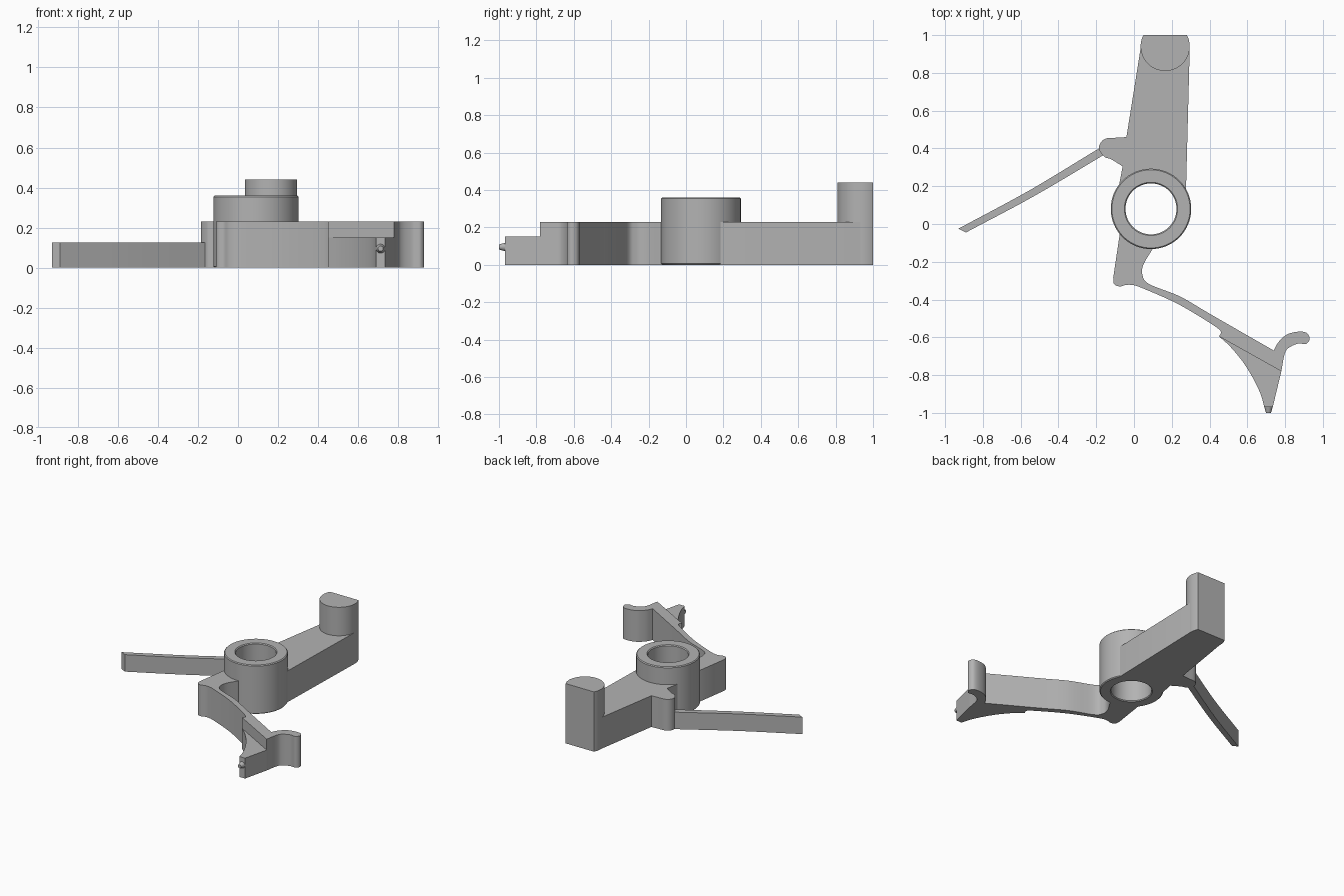
import bpy, bmesh
from math import sin, cos, radians, pi
from mathutils import Vector, Matrix

old = bpy.data.objects.get("Cube")
if old:
    bpy.data.objects.remove(old, do_unlink=True)

GREY = (0.45, 0.45, 0.45, 1)
grey = bpy.data.materials.new("plain grey")
grey.use_nodes = True
grey.diffuse_color = GREY
grey.node_tree.nodes["Principled BSDF"].inputs["Base Color"].default_value = GREY

HUB = (0.09, 0.08)
PLATE = 0.23


def arc(centre, r, start, end, n=24):
    """Points along a circular arc, angles in degrees."""
    angles = [radians(start + (end - start) * i / n) for i in range(n + 1)]
    return [(centre[0] + r * cos(a), centre[1] + r * sin(a)) for a in angles]


def spline(points, n=6):
    """Smooth curve through the given points."""
    p = [Vector(q) for q in points]
    p = [2 * p[0] - p[1]] + p + [2 * p[-1] - p[-2]]
    out = []
    for a, b, c, d in zip(p, p[1:], p[2:], p[3:]):
        for i in range(n):
            t = i / n
            out.append(tuple(0.5 * (2 * b + (c - a) * t + (2 * a - 5 * b + 4 * c - d) * t * t
                                    + (3 * b - a - 3 * c + d) * t ** 3)))
    return out + [tuple(p[-2])]


def finish(name, bm, bevel=0):
    bmesh.ops.recalc_face_normals(bm, faces=bm.faces)
    mesh = bpy.data.meshes.new(name)
    bm.to_mesh(mesh)
    bm.free()
    mesh.materials.append(grey)
    obj = bpy.data.objects.new(name, mesh)
    bpy.context.collection.objects.link(obj)
    bpy.ops.object.select_all(action="DESELECT")
    obj.select_set(True)
    bpy.context.view_layer.objects.active = obj
    bpy.ops.object.shade_smooth_by_angle(angle=radians(32))
    if bevel:
        mod = obj.modifiers.new("soft edges", "BEVEL")
        mod.width, mod.segments = bevel, 1
        mod.limit_method, mod.angle_limit = "ANGLE", radians(50)
    return obj


def plate(name, outline, height):
    """Extrude a flat outline up from the ground."""
    bm = bmesh.new()
    face = bm.faces.new([bm.verts.new((x, y, 0)) for x, y in outline])
    top = bmesh.ops.extrude_face_region(bm, geom=[face])["geom"]
    verts = [v for v in top if isinstance(v, bmesh.types.BMVert)]
    bmesh.ops.translate(bm, verts=verts, vec=(0, 0, height))
    return finish(name, bm)


# Hub ring, turned from a rectangular section
bm = bmesh.new()
section = [(0.135, 0), (0.213, 0), (0.213, 0.36), (0.135, 0.36)]
N = 64
rings = [[bm.verts.new((HUB[0] + r * cos(2 * pi * i / N), HUB[1] + r * sin(2 * pi * i / N), z))
          for r, z in section] for i in range(N)]
for i in range(N):
    a, b = rings[i], rings[(i + 1) % N]
    for j in range(4):
        k = (j + 1) % 4
        bm.faces.new((a[j], b[j], b[k], a[k]))
finish("hub", bm, 0.006)

# Main arm with the side lug
lug = spline([(-0.04, 0.46), (-0.09, 0.457), (-0.15, 0.452), (-0.18, 0.425),
              (-0.183, 0.39), (-0.155, 0.355), (-0.12, 0.342), (-0.06, 0.305)])
plate("main_arm",
      [(0.28, 1.0), (0.295, 0.93), (0.275, 0.17)]
      + arc(HUB, 0.17, 25, 150) + [(-0.08, 0.2)] + lug[::-1]
      + [(0.035, 0.93), (0.05, 1.0)], PLATE)

# Upright post with a flat back
plate("post", arc((0.165, 0.94), 0.13, 152.5, 387.5, 40), 0.44)

# Low spring blade
blade_back = spline([(-0.15, 0.415), (-0.21, 0.385), (-0.55, 0.18), (-0.93, -0.025)])
blade_front = spline([(-0.89, -0.045), (-0.53, 0.147), (-0.17, 0.36), (-0.13, 0.385)])
plate("spring_blade", blade_back + blade_front, 0.125)

# Lower arm, flexible strip and hooked end in one outline
arm_foot = spline([(-0.11, -0.285), (-0.105, -0.318), (-0.075, -0.331),
                   (-0.045, -0.323), (-0.01, -0.323), (0.04, -0.338),
                   (0.22, -0.417), (0.38, -0.51), (0.457, -0.565), (0.45, -0.595)])
hook = spline([(0.78, -0.78), (0.797, -0.69), (0.82, -0.655), (0.87, -0.633),
               (0.91, -0.635), (0.93, -0.61), (0.915, -0.577), (0.87, -0.57),
               (0.81, -0.585), (0.765, -0.625), (0.74, -0.67)])
strip = spline([(0.475, -0.518), (0.38, -0.463), (0.24, -0.382), (0.08, -0.318),
                (0.045, -0.27), (0.05, -0.215), (0.1, -0.13)])
plate("lower_arm", arc(HUB, 0.17, 275, 215) + [(-0.075, -0.05)]
      + arm_foot + hook + strip, PLATE)

# Lower wedge in front of the hooked end
wedge_edge = spline([(0.45, -0.595), (0.51, -0.65), (0.58, -0.735),
                     (0.635, -0.825), (0.67, -0.9), (0.69, -0.968)])
plate("wedge", wedge_edge + [(0.735, -0.968), (0.78, -0.78)], 0.15)

# Small nub on the wedge tip
bm = bmesh.new()
bmesh.ops.create_cone(bm, cap_ends=True, segments=20, radius1=0.024, radius2=0.013,
                      depth=0.036,
                      matrix=Matrix.Translation((0.712, -0.982, 0.095))
                      @ Matrix.Rotation(pi / 2, 4, "X"))
finish("tip_nub", bm)
